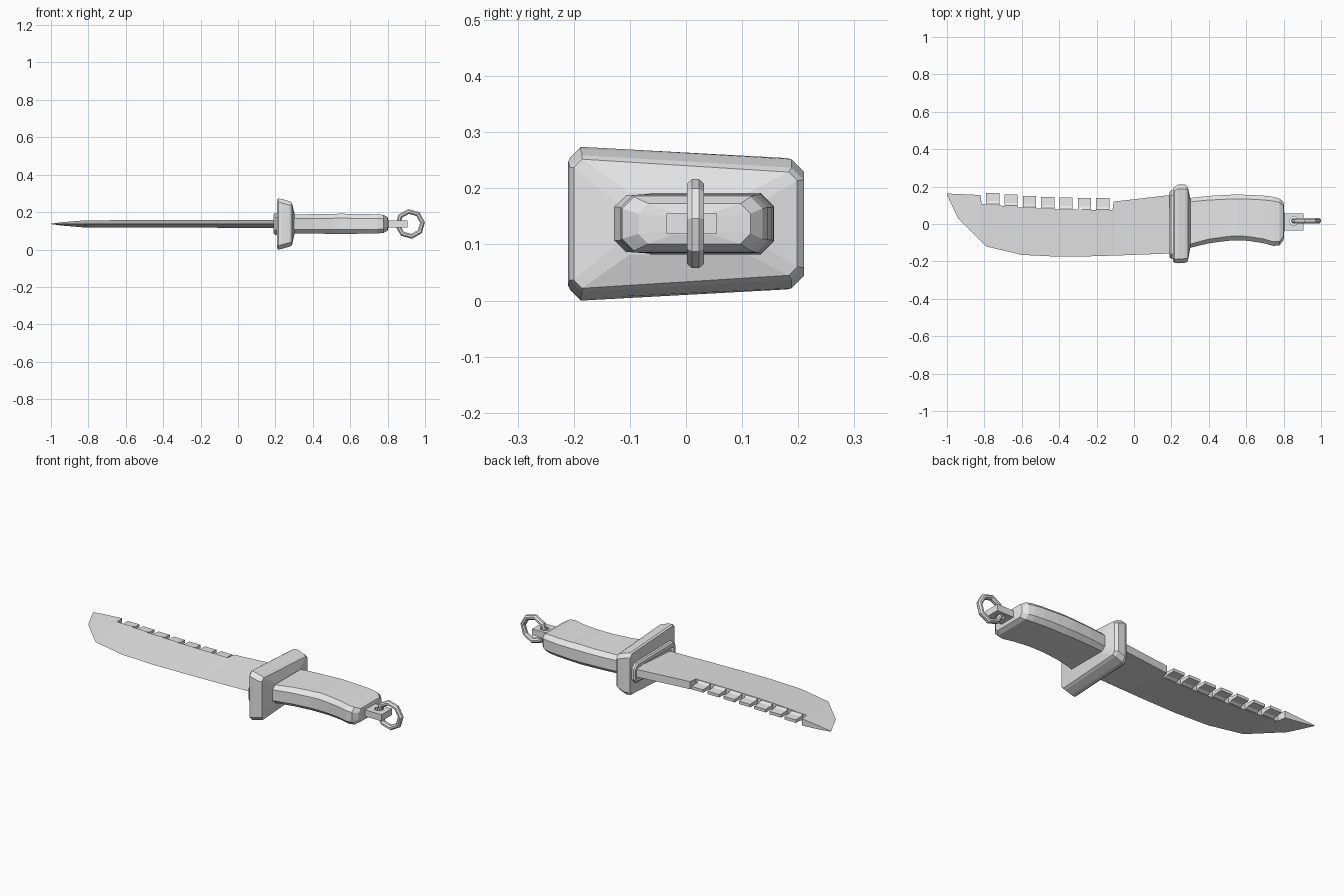
import bpy, bmesh, math
from mathutils import Vector

if "Cube" in bpy.data.objects:
    bpy.data.objects.remove(bpy.data.objects["Cube"], do_unlink=True)

MID = 0.137  # height of the knife's centre plane

steel = bpy.data.materials.new("light_grey")
steel.use_nodes = True
steel.diffuse_color = (0.8, 0.8, 0.8, 1)
steel.node_tree.nodes["Principled BSDF"].inputs["Base Color"].default_value = (0.8, 0.8, 0.8, 1)


def loft(name, rings, wrap=False):
    """Skin a list of equal-length point rings; cap the ends or close the loop."""
    bm = bmesh.new()
    rows = [[bm.verts.new(Vector(p) + Vector((0, 0, MID))) for p in ring] for ring in rings]
    n = len(rows[0])
    pairs = list(zip(rows, rows[1:]))
    if wrap:
        pairs.append((rows[-1], rows[0]))
    else:
        bm.faces.new(rows[0])
        bm.faces.new(rows[-1])
    for a, b in pairs:
        for i in range(n):
            j = (i + 1) % n
            bm.faces.new((a[i], a[j], b[j], b[i]))
    bmesh.ops.recalc_face_normals(bm, faces=bm.faces)
    mesh = bpy.data.meshes.new(name)
    bm.to_mesh(mesh)
    bm.free()
    mesh.materials.append(steel)
    obj = bpy.data.objects.new(name, mesh)
    bpy.context.collection.objects.link(obj)
    return obj


def section(x, y0, y1, h0, h1, c):
    """Chamfered rectangle across x, half height h0 at y0 and h1 at y1."""
    upper = [(y0, h0 - c), (y0 + c, h0), (y1 - c, h1), (y1, h1 - c)]
    outline = upper + [(y, -h) for y, h in reversed(upper)]
    return [(x, y, h) for y, h in outline]


# Blade: wedge sections (x, edge y, spine y, half thickness at spine)
blade = [(-1, 0.155, 0.163, 0.001), (-0.94, 0.03, 0.16, 0.009),
         (-0.82, -0.09, 0.155, 0.019), (-0.815, -0.095, 0.107, 0.019),
         (-0.79, -0.12, 0.105, 0.019), (-0.6, -0.165, 0.088, 0.02),
         (-0.4, -0.175, 0.078, 0.02), (-0.2, -0.172, 0.075, 0.02),
         (-0.115, -0.169, 0.075, 0.02), (-0.108, -0.169, 0.12, 0.021),
         (0, -0.165, 0.132, 0.021), (0.21, -0.157, 0.157, 0.021)]
loft("blade", [[(x, e, 0), (x, s, t), (x, s, -t)] for x, e, s, t in blade])

# Saw teeth along the spine, each stepping in to a thinner crest
for i in range(7):
    x0 = -0.79 + 0.098 * i
    x1 = x0 + 0.07
    base = 0.077 + 0.03 * (1 - i / 6) ** 2
    top = 0.139 + 0.026 * (1 - i / 6) ** 2
    levels = [(base - 0.012, 0.017), (base, 0.0185), (base + 0.015, 0.010), (top, 0.008)]
    loft(f"saw_tooth_{i + 1}",
         [[(x0, y, t), (x1, y, t), (x1, y, -t), (x0, y, -t)] for y, t in levels])

# Collar framing the blade where it meets the guard
loft("collar", [section(0.22, -0.187, 0.18, 0.06, 0.056, 0.025),
                section(0.197, -0.185, 0.178, 0.058, 0.054, 0.025),
                section(0.19, -0.178, 0.171, 0.05, 0.046, 0.022),
                section(0.19, -0.166, 0.162, 0.03, 0.03, 0.012),
                section(0.22, -0.166, 0.162, 0.03, 0.03, 0.012)], wrap=True)

# Guard: tapered plate that slopes up to the handle
loft("guard", [section(0.208, -0.198, 0.192, 0.130, 0.112, 0.018),
               section(0.217, -0.207, 0.2, 0.137, 0.117, 0.02),
               section(0.235, -0.21, 0.21, 0.133, 0.115, 0.022),
               section(0.275, -0.207, 0.21, 0.122, 0.100, 0.022),
               section(0.288, -0.2, 0.198, 0.115, 0.092, 0.015),
               section(0.302, -0.12, 0.13, 0.055, 0.055, 0.02)])

# Handle: swelling grip (x, front y, back y, half height, chamfer)
grip = [(0.29, -0.13, 0.138, 0.05, 0.02), (0.4, -0.103, 0.15, 0.052, 0.022),
        (0.5, -0.09, 0.156, 0.053, 0.023), (0.55, -0.087, 0.157, 0.055, 0.024),
        (0.61, -0.09, 0.156, 0.053, 0.023), (0.69, -0.102, 0.152, 0.052, 0.023),
        (0.745, -0.117, 0.145, 0.051, 0.022), (0.778, -0.114, 0.136, 0.048, 0.021),
        (0.8, -0.085, 0.115, 0.036, 0.018), (0.804, -0.03, 0.05, 0.019, 0.006)]
loft("handle", [section(x, a, b, h, h, c) for x, a, b, h, c in grip])

# Lanyard lug: flat block with an eight-sided hole
lug_x, lug_y = 0.85, 0.01
square = [(1, 0), (1, 1), (0, 1), (-1, 1), (-1, 0), (-1, -1), (0, -1), (1, -1)]


def lug_outer(z):
    return [(lug_x + 0.055 * u, lug_y + 0.045 * v, z) for u, v in square]


def lug_hole(z):
    return [(lug_x + 0.005 + 0.024 * math.cos(k * math.pi / 4),
             lug_y + 0.006 + 0.024 * math.sin(k * math.pi / 4), z) for k in range(8)]


loft("lanyard_lug", [lug_outer(-0.018), lug_outer(0.018), lug_hole(0.018), lug_hole(-0.018)], wrap=True)

# Lanyard ring: eight-sided loop passing through the lug
ring = []
for k in range(8):
    a = k * math.pi / 4 + 0.12
    loop = []
    for m in range(8):
        b = (m + 0.5) * math.pi / 4
        r = 0.067 + 0.014 * math.cos(b)
        loop.append((0.92 + r * math.cos(a), 0.017 + 0.016 * math.sin(b), r * math.sin(a)))
    ring.append(loop)
loft("lanyard_ring", ring, wrap=True)
